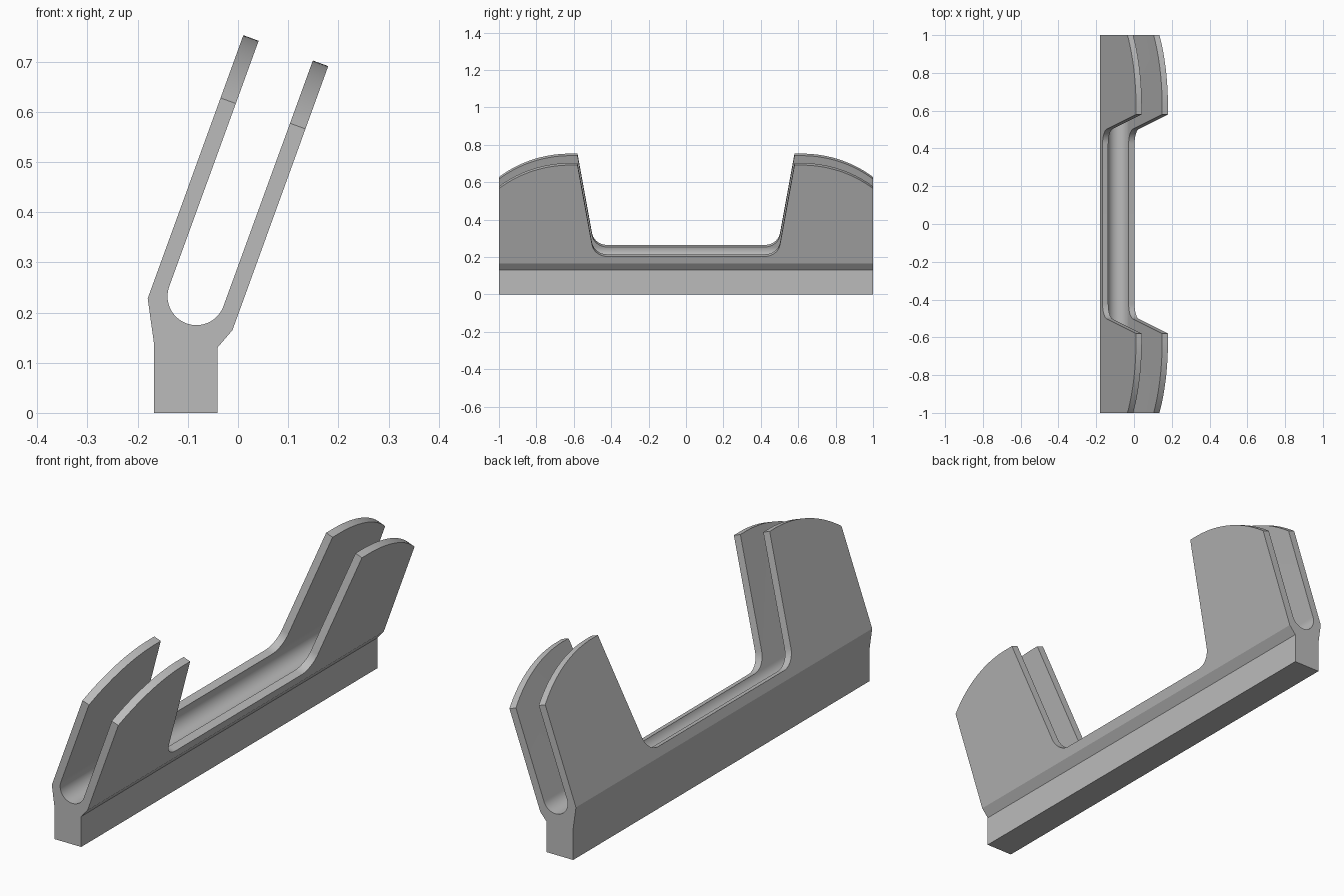
import bpy, bmesh
from math import sin, cos, radians, sqrt, pi, atan2
from mathutils import Vector

cube = bpy.data.objects.get("Cube")
if cube:
    bpy.data.objects.remove(cube, do_unlink=True)

TILT = radians(20)
ACROSS = Vector((cos(TILT), 0, -sin(TILT)))   # through the plates
ALONG = Vector((sin(TILT), 0, cos(TILT)))     # up the plates

grey = bpy.data.materials.new("plain grey")
grey.use_nodes = True
grey.diffuse_color = (0.5, 0.5, 0.5, 1)
grey.node_tree.nodes["Principled BSDF"].inputs["Base Color"].default_value = (0.5, 0.5, 0.5, 1)


def prism(name, points, depth):
    """Extrude a closed outline by the depth vector."""
    bm = bmesh.new()
    face = bm.faces.new([bm.verts.new(p) for p in points])
    out = bmesh.ops.extrude_face_region(bm, geom=[face])
    moved = [v for v in out["geom"] if isinstance(v, bmesh.types.BMVert)]
    bmesh.ops.translate(bm, verts=moved, vec=depth)
    bmesh.ops.recalc_face_normals(bm, faces=bm.faces)
    mesh = bpy.data.meshes.new(name)
    bm.to_mesh(mesh)
    bm.free()
    mesh.materials.append(grey)
    obj = bpy.data.objects.new(name, mesh)
    bpy.context.collection.objects.link(obj)
    return obj


def arc(cx, cy, r, start, end, steps):
    return [(cx + r * cos(start + (end - start) * i / steps),
             cy + r * sin(start + (end - start) * i / steps)) for i in range(steps + 1)]


# Cross-section: foot, flared shoulders and two tilted plates around a round channel
def slanted(u, v):
    p = ACROSS * u + ALONG * v
    return (p.x, p.z)


MID, GAP, WALL, FLOOR, HIGH = -0.1575, 0.0575, 0.0325, 0.19, 0.8
section = [(-0.167, 0), (-0.041, 0), (-0.041, 0.13), (-0.011, 0.165)]
section += [slanted(MID + GAP + WALL, HIGH), slanted(MID + GAP, HIGH)]
section += [slanted(u, v) for u, v in arc(MID, FLOOR, GAP, 0, -pi, 32)]
section += [slanted(MID - GAP, HIGH), slanted(MID - GAP - WALL, HIGH), (-0.18, 0.228), (-0.167, 0.135)]
holder = prism("slotted_holder", [Vector((x, -1, z)) for x, z in section], Vector((0, 2, 0)))

# Side outline: central notch with filleted corners, domed plate tops
TOP, NOTCH, FILLET = 0.711, 0.192, 0.08
corner_y, top_y, crown_y = 0.491, 0.58, 0.62
lean = atan2(top_y - corner_y, TOP - NOTCH)
tangent = FILLET * (1 - sin(lean)) / cos(lean)
half = arc(corner_y - tangent, NOTCH + FILLET, FILLET, -pi / 2, -lean, 12)
half.append((top_y, TOP))
drop = TOP - 0.578
run = 1 - crown_y
radius = (run * run + drop * drop) / (2 * drop)
for i in range(25):
    d = (run + 0.02) * i / 24
    half.append((crown_y + d, TOP - radius + sqrt(radius * radius - d * d)))
half.append((half[-1][0], -0.5))
outline = half + [(-y, v) for y, v in reversed(half)]
trim = prism("side_trim", [ALONG * v + Vector((0, y, 0)) - ACROSS for y, v in outline], ACROSS * 2)
trim.hide_render = True

# Keep only what lies inside the side outline
mod = holder.modifiers.new("side_shape", "BOOLEAN")
mod.operation = "INTERSECT"
mod.solver = "EXACT"
mod.object = trim
bpy.ops.object.select_all(action="DESELECT")
bpy.context.view_layer.objects.active = holder
holder.select_set(True)
bpy.ops.object.modifier_apply(modifier=mod.name)
bpy.data.objects.remove(trim, do_unlink=True)
bpy.ops.object.shade_smooth_by_angle(angle=radians(20))
